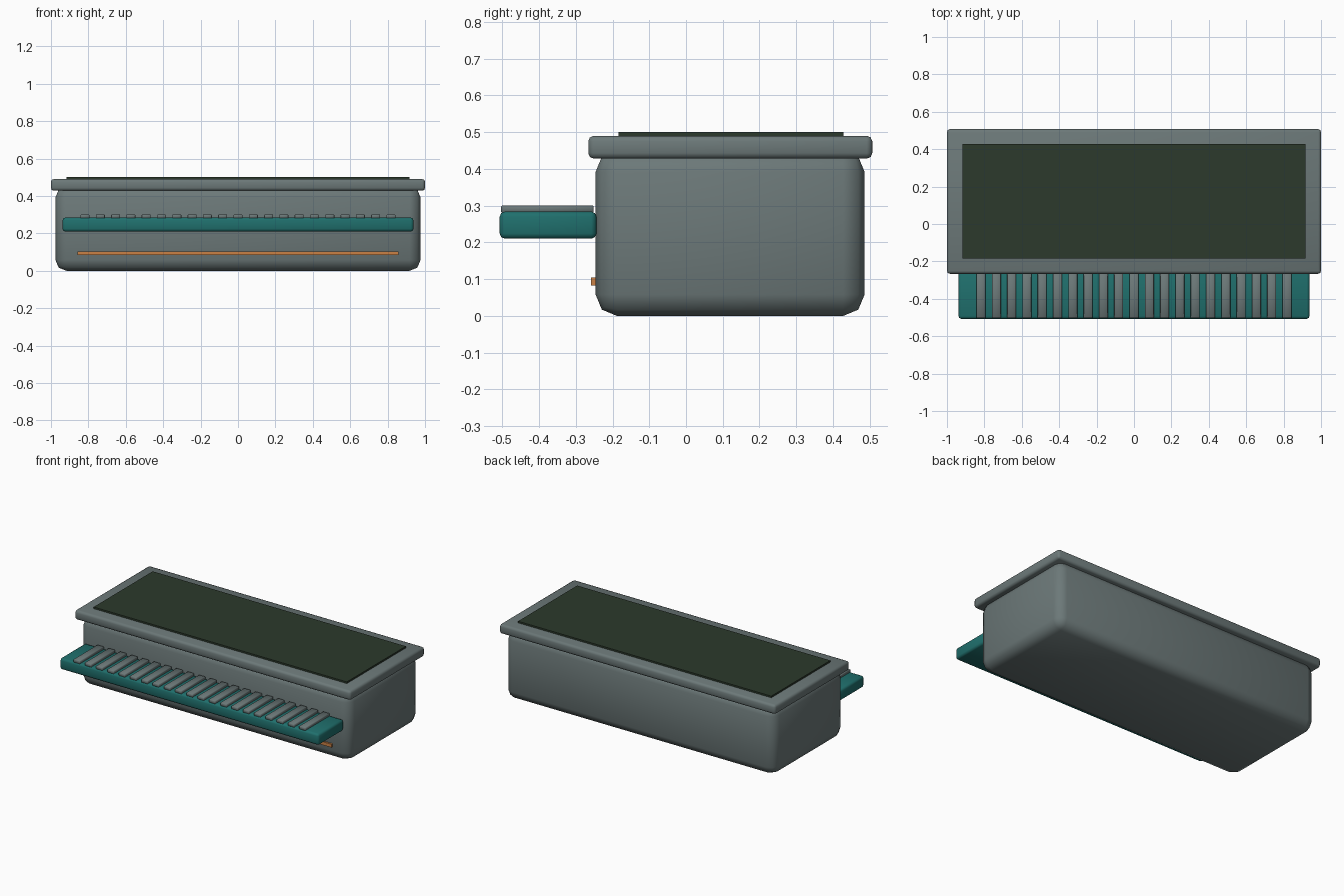
import bpy

cube = bpy.data.objects.get("Cube")
if cube:
    bpy.data.objects.remove(cube, do_unlink=True)


def material(name, rgb):
    m = bpy.data.materials.new(name)
    m.use_nodes = True
    m.diffuse_color = (*rgb, 1)
    m.node_tree.nodes["Principled BSDF"].inputs["Base Color"].default_value = (*rgb, 1)
    return m


grey = material("slate_grey", (0.15, 0.19, 0.19))
teal = material("deep_teal", (0.014, 0.16, 0.152))
dark = material("dark_green", (0.025, 0.041, 0.025))
orange = material("copper_orange", (0.60, 0.22, 0.06))


def box(name, mat, x, y, z, bevel=0, segments=2):
    """Box from (min, max) ranges, with optional rounded edges."""
    ranges = (x, y, z)
    bpy.ops.mesh.primitive_cube_add(size=1, location=[(a + b) / 2 for a, b in ranges])
    ob = bpy.context.object
    ob.name = name
    ob.scale = [b - a for a, b in ranges]
    bpy.ops.object.transform_apply(location=False, rotation=False, scale=True)
    ob.data.materials.append(mat)
    if bevel:
        mod = ob.modifiers.new("rounded_edges", 'BEVEL')
        mod.width = bevel
        mod.segments = segments
        bpy.ops.object.modifier_apply(modifier=mod.name)
        bpy.ops.object.shade_smooth_by_angle(angle=1.05)
    return ob


# Main housing, rim and inset top panel
box("body", grey, (-0.976, 0.976), (-0.246, 0.486), (0, 0.45), 0.058)
box("top_rim", grey, (-1, 1), (-0.266, 0.507), (0.428, 0.49), 0.015)
box("top_panel", dark, (-0.918, 0.918), (-0.184, 0.428), (0.485, 0.501))

# Front shelf with evenly spaced slats
box("front_shelf", teal, (-0.938, 0.938), (-0.507, -0.244), (0.21, 0.284), 0.014)
SLATS = 21
for i in range(SLATS):
    cx = -0.818 + 1.636 * i / (SLATS - 1)
    box(f"shelf_slat_{i + 1}", grey, (cx - 0.024, cx + 0.024),
        (-0.503, -0.252), (0.28, 0.301), 0.003, 1)

# Accent strip low on the front
box("accent_strip", orange, (-0.858, 0.858), (-0.258, -0.24), (0.083, 0.104))
